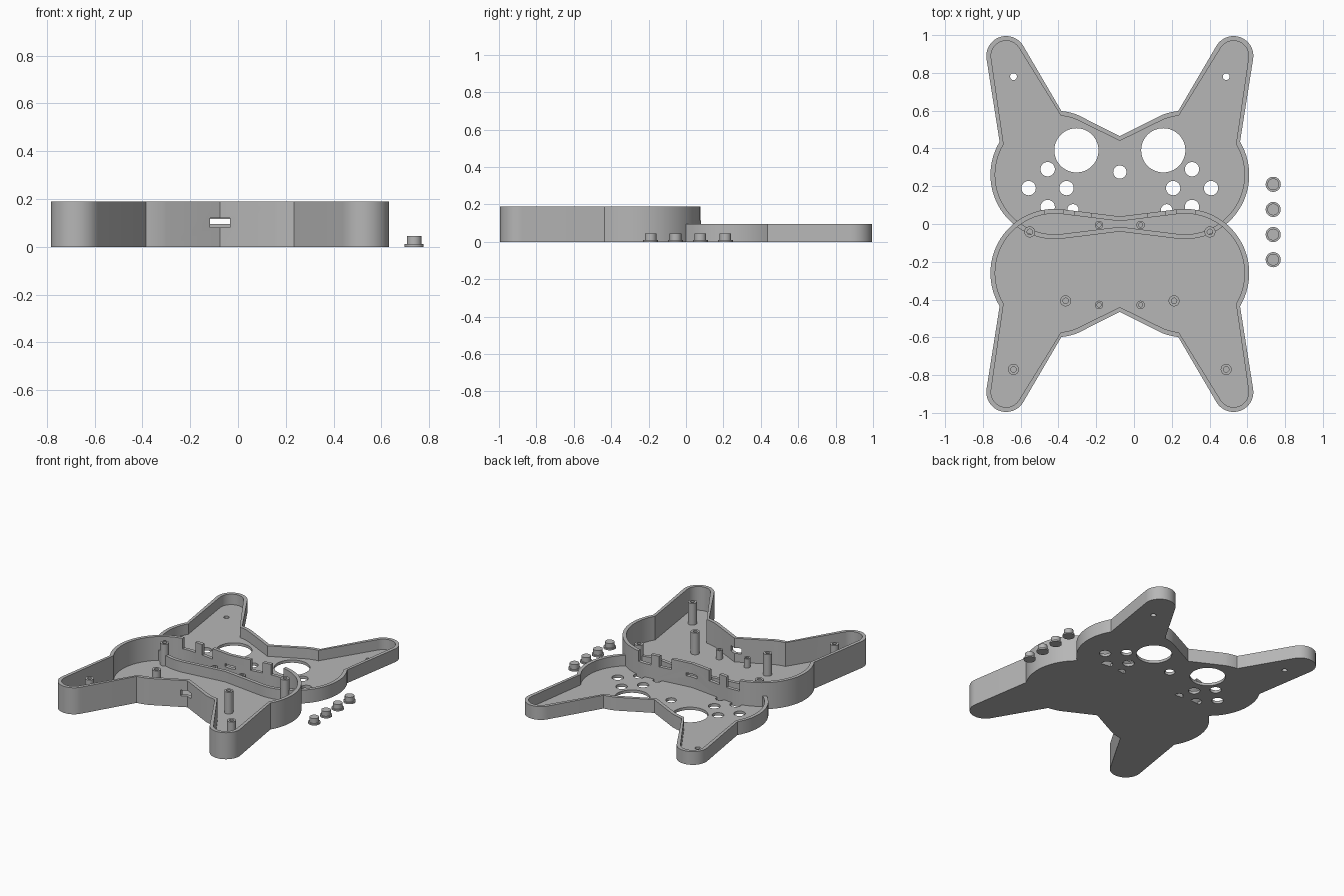
import bpy, bmesh
from math import sin, cos, radians
from mathutils import Matrix

if "Cube" in bpy.data.objects:
    bpy.data.objects.remove(bpy.data.objects["Cube"], do_unlink=True)

MID = -0.075       # mirror line of the two shells
FLOOR = 0.02
WALL = 0.025

grey = bpy.data.materials.new("plain grey")
grey.diffuse_color = (0.47, 0.47, 0.47, 1)
grey.use_nodes = True
grey.node_tree.nodes["Principled BSDF"].inputs["Base Color"].default_value = (0.47, 0.47, 0.47, 1)


def make(name, bm):
    bmesh.ops.recalc_face_normals(bm, faces=bm.faces)
    mesh = bpy.data.meshes.new(name)
    bm.to_mesh(mesh)
    bm.free()
    mesh.materials.append(grey)
    ob = bpy.data.objects.new(name, mesh)
    bpy.context.collection.objects.link(ob)
    return ob


def activate(ob):
    bpy.ops.object.select_all(action='DESELECT')
    ob.select_set(True)
    bpy.context.view_layer.objects.active = ob


def cut(ob, bm):
    cutter = make("cutter", bm)
    mod = ob.modifiers.new("cut", 'BOOLEAN')
    mod.operation, mod.solver, mod.object = 'DIFFERENCE', 'EXACT', cutter
    activate(ob)
    bpy.ops.object.modifier_apply(modifier=mod.name)
    bpy.data.objects.remove(cutter, do_unlink=True)


def smooth(ob):
    activate(ob)
    bpy.ops.object.shade_smooth_by_angle(angle=radians(25))


def cylinder(bm, x, y, r, z0, z1, n=32):
    bmesh.ops.create_cone(bm, cap_ends=True, segments=n, radius1=r, radius2=r, depth=z1 - z0,
                          matrix=Matrix.Translation((x, y, (z0 + z1) / 2)))


def box(bm, x0, x1, y0, y1, z0, z1):
    m = Matrix.Translation(((x0 + x1) / 2, (y0 + y1) / 2, (z0 + z1) / 2))
    bmesh.ops.create_cube(bm, size=1, matrix=m @ Matrix.Diagonal((x1 - x0, y1 - y0, z1 - z0, 1)))


def arc(cx, cy, r, a0, a1, n):
    angles = [radians(a0 + (a1 - a0) * i / n) for i in range(n + 1)]
    return [(cx + r * cos(a), cy + r * sin(a)) for a in angles]


def outline(t):
    # half outline: notch, belly, grip, shoulder, then mirrored
    half = [(0, -0.465 + t)]
    half += arc(0.345, -0.26, 0.34 - t, -111, -96, 5)
    half += arc(0.602, -0.89, 0.105 - t, 211, 368, 20)
    half += arc(0.345, -0.26, 0.34 - t, -31, 97, 28)
    half.append((0, 0.04 - t))
    return half + [(-x, y) for x, y in half[-2:0:-1]]


def prism(t, flip, z0, z1):
    bm = bmesh.new()
    face = bm.faces.new([bm.verts.new((MID + x, y * flip, z0)) for x, y in outline(t)])
    top = bmesh.ops.extrude_face_region(bm, geom=[face])["geom"]
    bmesh.ops.translate(bm, vec=(0, 0, z1 - z0),
                        verts=[v for v in top if isinstance(v, bmesh.types.BMVert)])
    return bm


def tray(name, flip, height):
    ob = make(name, prism(0, flip, 0, height))
    cut(ob, prism(WALL, flip, FLOOR, height + 0.1))
    return ob


# Deep shell with a cable slot and notches in its rear wall
deep = tray("deep_shell", 1, 0.19)
bm = bmesh.new()
box(bm, MID - 0.042, MID + 0.042, -0.6, -0.3, 0.08, 0.12)
box(bm, MID - 0.042, MID + 0.042, -0.02, 0.1, 0.095, 0.117)
for side in (-1, 1):
    for a, b in ((0.15, 0.24), (0.30, 0.40)):
        x0, x1 = sorted((MID + side * a, MID + side * b))
        box(bm, x0, x1, 0.02, 0.12, 0.115, 0.25)
cut(deep, bm)
smooth(deep)

# Shallow shell with stick, button and screw holes
shallow = tray("shallow_shell", -1, 0.095)
bm = bmesh.new()
cylinder(bm, MID, 0.275, 0.035, -0.05, 0.06)
for side in (-1, 1):
    for x, y, r in ((0.23, 0.39, 0.117), (0.382, 0.29, 0.038), (0.483, 0.19, 0.038),
                    (0.282, 0.19, 0.038), (0.382, 0.09, 0.038), (0.248, 0.075, 0.03),
                    (0.563, 0.78, 0.018)):
        cylinder(bm, MID + side * x, y, r, -0.05, 0.06, 48)
cut(shallow, bm)
smooth(shallow)

# Hollow screw posts standing in the deep shell
for side, word in ((-1, "right"), (1, "left")):
    for label, x, y, r, h in (("rear", 0.477, -0.042, 0.029, 0.175),
                              ("middle", 0.287, -0.407, 0.029, 0.175),
                              ("grip", 0.563, -0.77, 0.029, 0.175),
                              ("board_rear", 0.11, -0.005, 0.022, 0.085),
                              ("board_front", 0.11, -0.428, 0.022, 0.085)):
        bm = bmesh.new()
        cylinder(bm, MID + side * x, y, r, 0.01, h)
        post = make(f"{word}_{label}_post", bm)
        bm = bmesh.new()
        cylinder(bm, MID + side * x, y, r * 0.5, 0.03, 0.3)
        cut(post, bm)
        smooth(post)

# Loose buttons lying beside the shells
for i in range(4):
    y = 0.21 - i * 0.133
    bm = bmesh.new()
    cylinder(bm, 0.737, y, 0.04, 0, 0.011)
    cylinder(bm, 0.737, y, 0.031, 0.011, 0.045)
    smooth(make(f"button_{i + 1}", bm))
